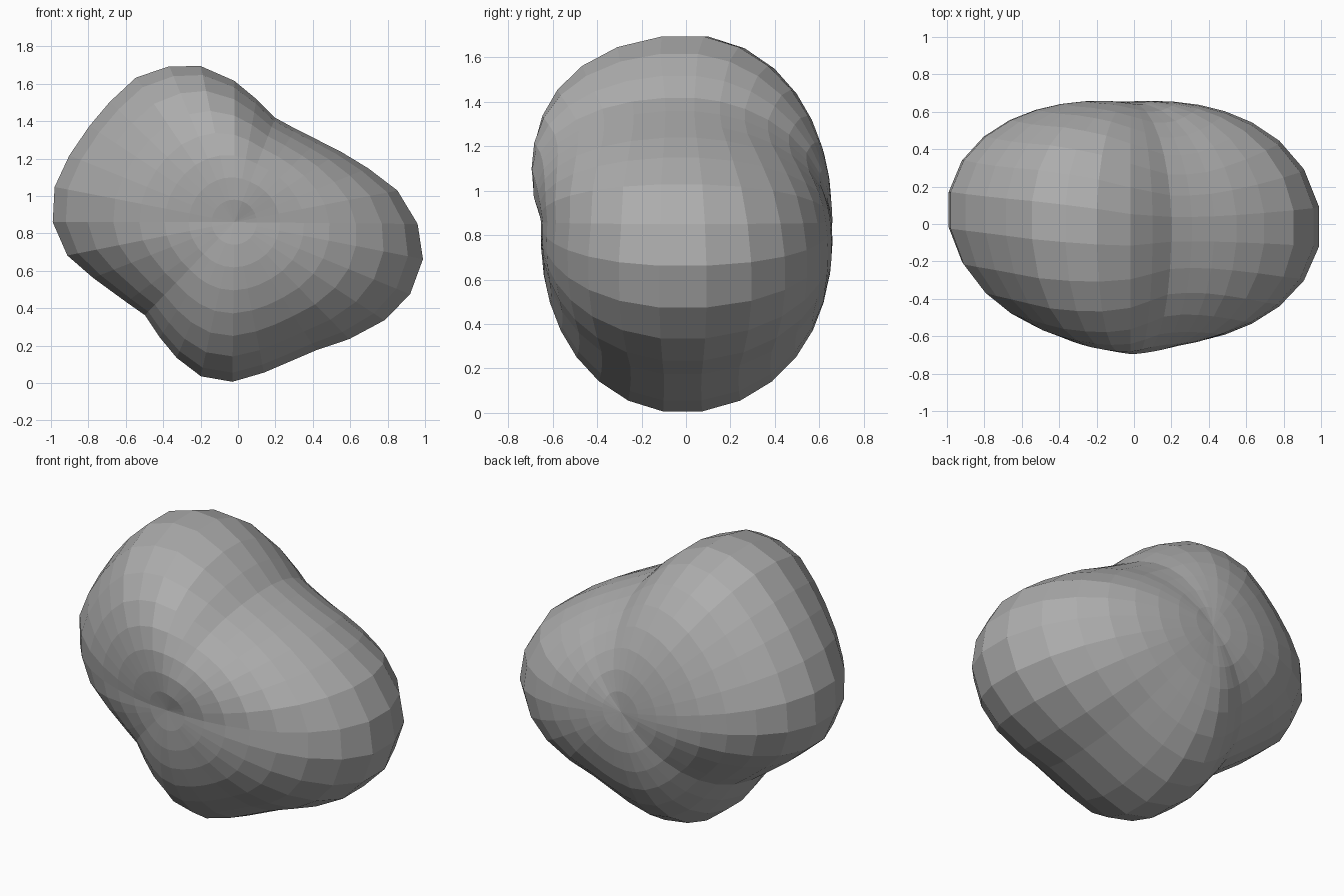
import bpy
import bmesh
from math import atan2, cos, hypot, pi, sin

default = bpy.data.objects.get("Cube")
if default:
    bpy.data.objects.remove(default, do_unlink=True)

# Stone colour
stone = bpy.data.materials.new("stone grey")
stone.use_nodes = True
grey = (0.42, 0.42, 0.42, 1)
stone.diffuse_color = grey
stone.node_tree.nodes["Principled BSDF"].inputs["Base Color"].default_value = grey

# Lobed outline of the boulder (x, z) around its waist
OUTLINE = [
    (-1, .86), (-.99, 1.05), (-.91, 1.22), (-.8, 1.38), (-.69, 1.51), (-.55, 1.64),
    (-.37, 1.7), (-.2, 1.7), (-.02, 1.62), (.1, 1.52), (.2, 1.42), (.31, 1.36),
    (.43, 1.3), (.55, 1.24), (.7, 1.15), (.86, 1.03), (.97, .85), (1, .66),
    (.93, .47), (.79, .33), (.6, .23), (.42, .17), (.28, .11), (.14, .05),
    (-.03, 0), (-.2, .03), (-.33, .13), (-.42, .24), (-.5, .36), (-.6, .43),
    (-.78, .56), (-.92, .68)]
CENTRE_X, CENTRE_Z = -.02, .86
RINGS = 17
FRONT_DEPTH, BACK_DEPTH = .65, .65


def surface_point(x, z, latitude):
    """Point on the elliptical meridian through one outline point."""
    dx, dz = x - CENTRE_X, z - CENTRE_Z
    radius, turn = hypot(dx, dz), atan2(dz, dx)
    depth = FRONT_DEPTH if latitude < 0 else BACK_DEPTH
    t = atan2(sin(latitude) * radius, cos(latitude) * depth)
    c = cos(t)
    # The front swells upward, the back swells low on the left
    if latitude < 0:
        depth += c * (.04 + .2 * max(0, cos(turn - pi / 2)))
    else:
        depth += c * (.03 + .1 * max(0, cos(turn + pi / 4)))
    shift = c * (.1 * max(0, -dx) - .02)
    return CENTRE_X + dx * c, depth * sin(t) + shift, CENTRE_Z + dz * c


# Boulder: rings stacked from the front pole to the back pole
bm = bmesh.new()
step = pi / RINGS
rings = [[bm.verts.new(surface_point(x, z, i * step - pi / 2)) for x, z in OUTLINE]
         for i in range(1, RINGS)]
front_pole = bm.verts.new((CENTRE_X, -FRONT_DEPTH, CENTRE_Z))
back_pole = bm.verts.new((CENTRE_X, BACK_DEPTH, CENTRE_Z))
count = len(OUTLINE)
for j in range(count):
    k = (j + 1) % count
    bm.faces.new((front_pole, rings[0][j], rings[0][k]))
    bm.faces.new((back_pole, rings[-1][k], rings[-1][j]))
    for near, far in zip(rings, rings[1:]):
        bm.faces.new((near[j], far[j], far[k], near[k]))
bmesh.ops.recalc_face_normals(bm, faces=bm.faces)

mesh = bpy.data.meshes.new("boulder")
bm.to_mesh(mesh)
bm.free()
mesh.materials.append(stone)
boulder = bpy.data.objects.new("boulder", mesh)
bpy.context.collection.objects.link(boulder)
